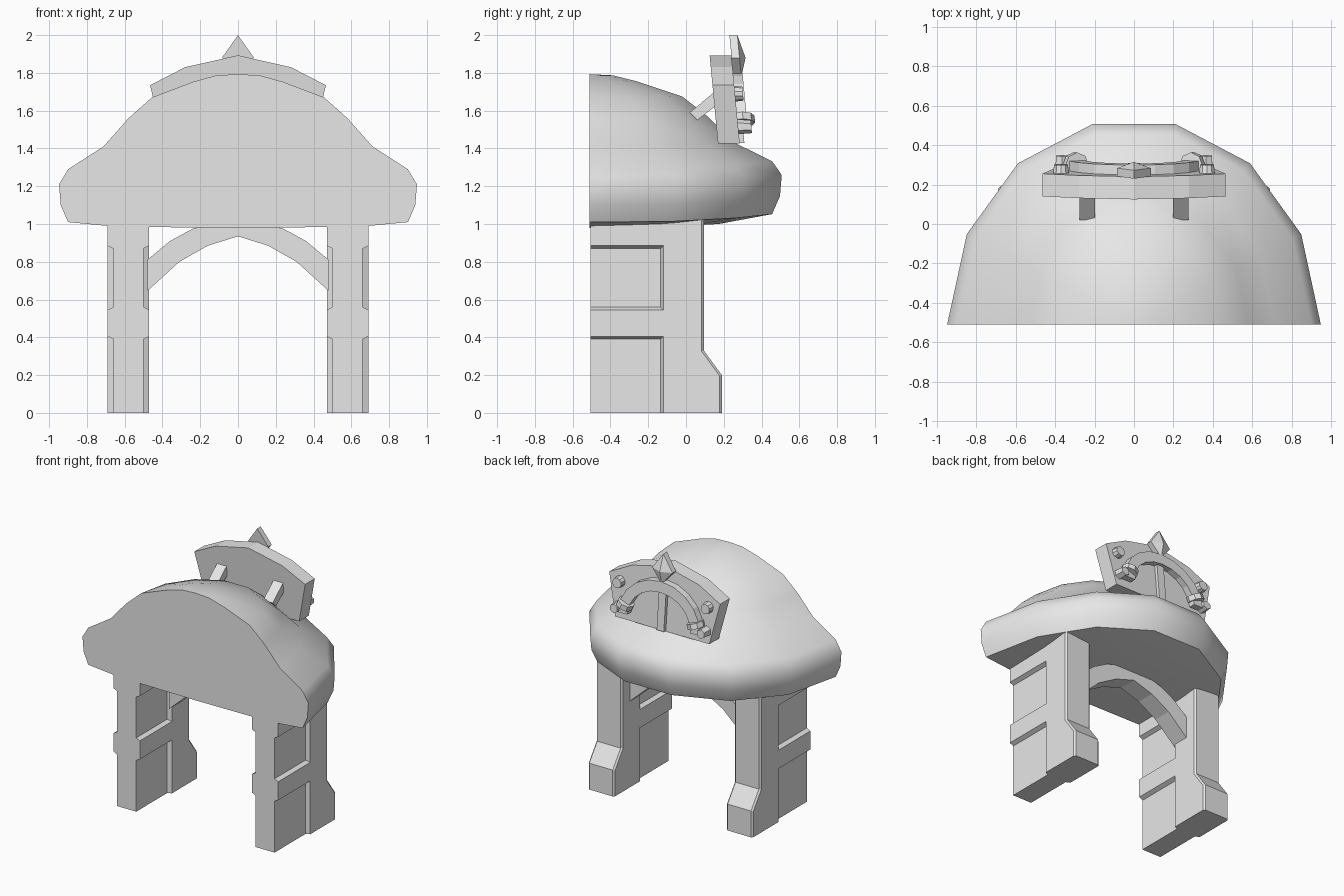
import bpy, bmesh, math
from mathutils import Matrix, Vector

if "Cube" in bpy.data.objects:
    bpy.data.objects.remove(bpy.data.objects["Cube"], do_unlink=True)

stone = bpy.data.materials.new("light_grey")
stone.use_nodes = True
stone.diffuse_color = (0.8, 0.8, 0.8, 1)
stone.node_tree.nodes["Principled BSDF"].inputs["Base Color"].default_value = (0.8, 0.8, 0.8, 1)


def finish(name, bm, smooth=None):
    bmesh.ops.recalc_face_normals(bm, faces=bm.faces)
    mesh = bpy.data.meshes.new(name)
    bm.to_mesh(mesh)
    bm.free()
    mesh.materials.append(stone)
    obj = bpy.data.objects.new(name, mesh)
    bpy.context.collection.objects.link(obj)
    bpy.ops.object.select_all(action='DESELECT')
    obj.select_set(True)
    bpy.context.view_layer.objects.active = obj
    if smooth:
        bpy.ops.object.shade_smooth_by_angle(angle=math.radians(smooth))
    return obj


def prism(points, axis, a, b):
    """Extrude a 2D outline along x (outline is y, z) or y (outline is x, z)."""
    bm = bmesh.new()
    def ring(t):
        return [bm.verts.new((t, p, q) if axis == 'x' else (p, t, q)) for p, q in points]
    lo, hi = ring(a), ring(b)
    bm.faces.new(lo)
    bm.faces.new(hi)
    n = len(points)
    for i in range(n):
        j = (i + 1) % n
        bm.faces.new((lo[i], lo[j], hi[j], hi[i]))
    bmesh.ops.recalc_face_normals(bm, faces=bm.faces)
    return bm


def mirrored(half):
    """Complete a right-hand outline that runs from top to bottom."""
    return half + [(-x, z) for x, z in reversed(half) if x > 0]


# Roof: half mushroom cap, plan outline scaled along a rim profile
plan = [(0.95, -0.51), (0.85, -0.05), (0.59, 0.31), (0.21, 0.51)]
plan = plan + [(-x, y) for x, y in reversed(plan)]
profile = [(0.12, 1.787), (0.25, 1.753), (0.48, 1.67), (0.61, 1.56), (0.75, 1.41),
           (0.947, 1.29), (0.997, 1.21), (0.988, 1.10), (0.947, 1.01), (0.67, 0.985)]
bm = bmesh.new()
rings = []
for s, z in profile:
    ring = []
    for x, y in plan:
        depth = s * (y + 0.51)
        ring.append(bm.verts.new((s * x, depth - 0.51, z + 0.05 * (depth / 1.02) ** 3)))
    rings.append(ring)
top, bottom = bm.verts.new((0, -0.51, 1.793)), bm.verts.new((0, -0.51, 0.98))
for i in range(len(plan) - 1):
    bm.faces.new((top, rings[0][i], rings[0][i + 1]))
    bm.faces.new((bottom, rings[-1][i + 1], rings[-1][i]))
    for r, q in zip(rings, rings[1:]):
        bm.faces.new((r[i], q[i], q[i + 1], r[i + 1]))
bm.faces.new([top] + [r[0] for r in rings] + [bottom] + [r[-1] for r in reversed(rings)])
finish("roof", bm, 50)


# Legs: footed column with tapered panels cut into both sides
def panel_cutter(x, side, z0, z1, low_taper):
    bm = bmesh.new()
    loops = []
    for d, k in ((0.03, 0.0), (-0.03, 2.0)):
        px, e = x - side * d, 0.015 * k
        y1, a, b = -0.135 + e / 2 * 2, z0 - e * low_taper, z1 + e
        loops.append([bm.verts.new((px, y, z)) for y, z in
                      ((-0.7, a), (y1, a), (y1, b), (-0.7, b))])
    lo, hi = loops
    bm.faces.new(lo)
    bm.faces.new(hi)
    for i in range(4):
        j = (i + 1) % 4
        bm.faces.new((lo[i], lo[j], hi[j], hi[i]))
    return finish("panel_cutter", bm)


leg_side = [(-0.505, 0), (0.19, 0), (0.19, 0.2), (0.095, 0.33), (0.095, 1.07), (-0.505, 1.07)]
for label, sx in (("left", 1), ("right", -1)):
    bm = prism(leg_side, 'x', sx * 0.58 - 0.11, sx * 0.58 + 0.11)
    edges = [e for e in bm.edges if all(v.co.y > 0.05 for v in e.verts)
             and abs(e.verts[0].co.x - e.verts[1].co.x) < 0.01]
    bmesh.ops.bevel(bm, geom=edges, offset=0.012, segments=1, affect='EDGES')
    leg = finish(label + "_leg", bm)
    for side in (1, -1):
        for z0, z1, taper in ((-0.1, 0.39, 0), (0.56, 0.87, 1)):
            cutter = panel_cutter(sx * 0.58 + side * 0.11, side, z0, z1, taper)
            cutter.hide_render = True
            mod = leg.modifiers.new("panel", 'BOOLEAN')
            mod.operation, mod.solver, mod.object = 'DIFFERENCE', 'EXACT', cutter
            bpy.context.view_layer.objects.active = leg
            bpy.ops.object.modifier_apply(modifier=mod.name)
            bpy.data.objects.remove(cutter, do_unlink=True)

# Arch brace between the legs
outer = [(-0.48, 0.81), (-0.36, 0.91), (-0.24, 0.975), (0, 1.04),
         (0.24, 0.975), (0.36, 0.91), (0.48, 0.81)]
inner = [(0.48, 0.645), (0.31, 0.80), (0.16, 0.885), (0, 0.935),
         (-0.16, 0.885), (-0.31, 0.80), (-0.48, 0.645)]
finish("arch_brace", prism(outer + inner, 'y', -0.14, 0.0))


# Crest on the roof: parts are built upright with y = 0 at the plate's back, then leaned
def crest(name, bm, smooth=None):
    for v in bm.verts:
        v.co.y += 0.285 - 0.095 * (v.co.z - 1.42)
    return finish(name, bm, smooth)


plate = mirrored([(0, 1.893), (0.28, 1.83), (0.465, 1.735), (0.395, 1.425)])
crest("crest_plate", prism(plate, 'y', -0.115, 0))


def arc(rx, rz, steps=10):
    return [(rx * math.cos(math.pi * i / steps), 1.49 + rz * math.sin(math.pi * i / steps))
            for i in range(steps + 1)]


crest("crest_hoop", prism(arc(0.345, 0.31) + arc(0.265, 0.23)[::-1], 'y', -0.01, 0.05))
crest("crest_post", prism([(-0.03, 1.43), (0.03, 1.43), (0.03, 1.73), (-0.03, 1.73)], 'y', -0.01, 0.025))

# Diamond finial with a raised point
bm = prism([(0, 2.0), (0.085, 1.88), (0, 1.78), (-0.085, 1.88)], 'y', 0.0, 0.042)
front = max(bm.faces, key=lambda f: f.calc_center_median().y)
bmesh.ops.poke(bm, faces=[front])
peak = max(bm.verts, key=lambda v: (len(v.link_faces) == 4 and abs(v.co.x) < 0.01, v.co.y))
for v in bm.verts:
    if abs(v.co.x) < 0.01 and 1.8 < v.co.z < 1.98:
        v.co.y, v.co.z = 0.074, 1.88
crest("crest_diamond", bm)


def stud(name, x, z, r, depth, sides, taper=0.85):
    bm = bmesh.new()
    bmesh.ops.create_cone(bm, cap_ends=True, segments=sides, radius1=r, radius2=r * taper, depth=depth + 0.01,
                          matrix=Matrix.Translation((x, depth / 2 - 0.005, z))
                          @ Matrix.Rotation(-math.pi / 2, 4, 'X'))
    crest(name, bm, 30)


for label, sx in (("left", 1), ("right", -1)):
    stud(label + "_upper_bolt", sx * 0.37, 1.69, 0.043, 0.042, 10)
    stud(label + "_end_bolt", sx * 0.365, 1.515, 0.04, 0.07, 6)
    # Collar wrapped round the hoop near its end
    bm = bmesh.new()
    bmesh.ops.create_cone(bm, cap_ends=True, segments=8, radius1=0.062, radius2=0.062, depth=0.04,
                          matrix=Matrix.Translation((sx * 0.295, 0.03, 1.555))
                          @ Matrix.Rotation(-sx * 0.35, 4, 'Y'))
    crest(label + "_collar", bm, 30)
    # Strut bracing the plate against the roof
    strut = [(0.02, 1.59), (0.06, 1.55), (0.17, 1.635), (0.145, 1.695)]
    finish(label + "_strut", prism(strut, 'x', sx * 0.237 - 0.04, sx * 0.237 + 0.04))
